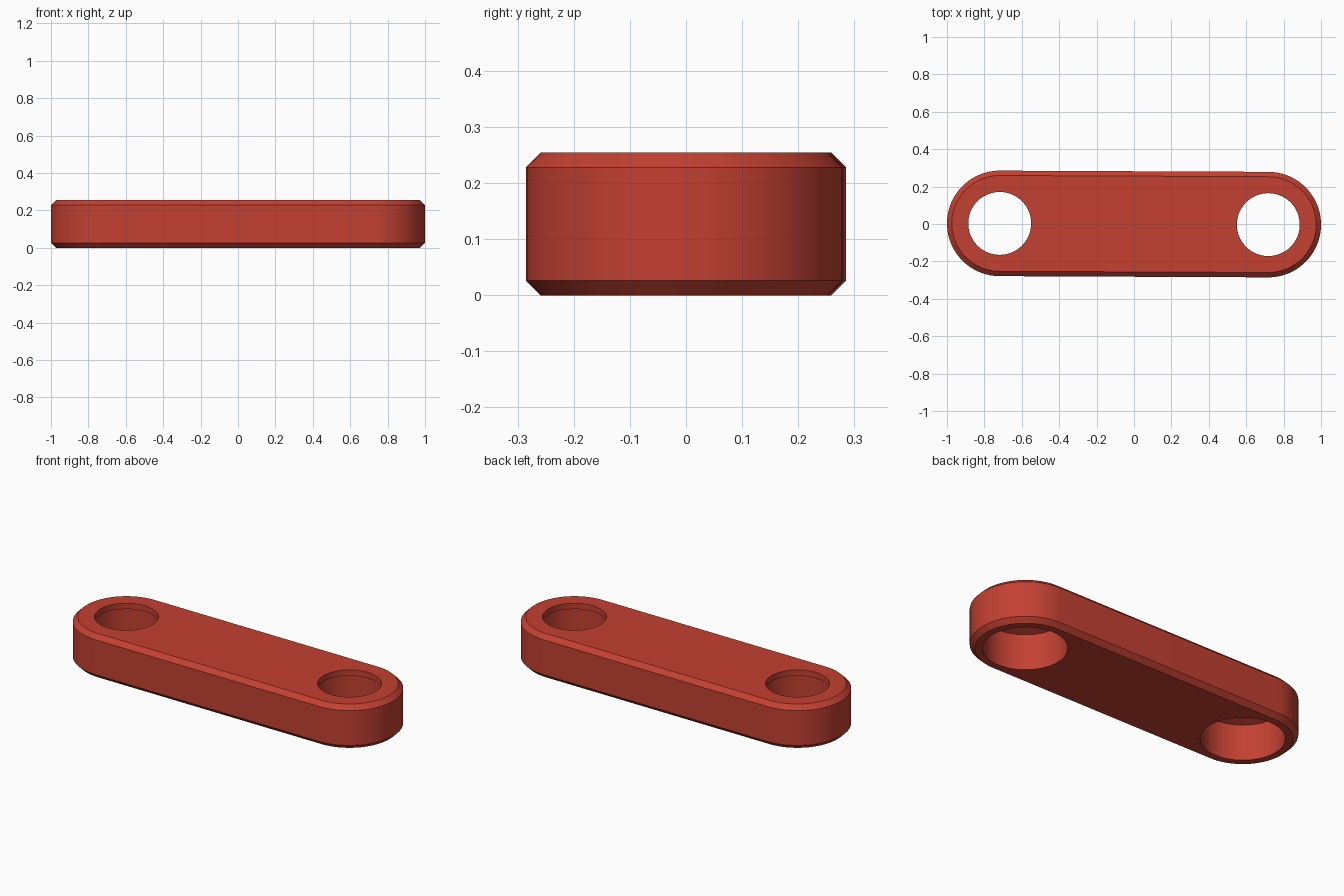
import bpy, bmesh, math

if "Cube" in bpy.data.objects:
    bpy.data.objects.remove(bpy.data.objects["Cube"])

R, C, H, CH = 0.282, 0.718, 0.254, 0.026   # end radius, hole spacing, height, chamfer
SEG = 48                                   # segments per rounded end
TILT = -0.0045                             # slight turn about z

red = bpy.data.materials.new("brick red")
red.diffuse_color = (0.55, 0.052, 0.032, 1)
red.use_nodes = True
red.node_tree.nodes["Principled BSDF"].inputs["Base Color"].default_value = red.diffuse_color


def loft(name, rings):
    """Closed solid from a stack of equal-length point rings."""
    bm = bmesh.new()
    loops = [[bm.verts.new(p) for p in ring] for ring in rings]
    n = len(loops[0])
    for a, b in zip(loops, loops[1:]):
        for i in range(n):
            j = (i + 1) % n
            bm.faces.new((a[i], a[j], b[j], b[i]))
    bm.faces.new(loops[0][::-1])
    bm.faces.new(loops[-1])
    bmesh.ops.recalc_face_normals(bm, faces=bm.faces)
    mesh = bpy.data.meshes.new(name)
    bm.to_mesh(mesh)
    bm.free()
    mesh.materials.append(red)
    obj = bpy.data.objects.new(name, mesh)
    bpy.context.collection.objects.link(obj)
    return obj


def capsule(r, z):
    pts = []
    for cx, start in ((C, -math.pi / 2), (-C, math.pi / 2)):
        for i in range(SEG + 1):
            a = start + math.pi * i / SEG
            pts.append((cx + r * math.cos(a), r * math.sin(a), z))
    return pts


def circle(cx, r, z, n=96):
    return [(cx + r * math.cos(2 * math.pi * i / n),
             r * math.sin(2 * math.pi * i / n), z) for i in range(n)]


# chamfered bar with rounded ends
bar = loft("link_bar", [capsule(R - CH, 0), capsule(R, CH),
                        capsule(R, H - CH), capsule(R - CH, H)])

# stepped holes: wide bore below, narrow lip at the top
bore = ((0.216, -0.1), (0.216, 0.205), (0.168, 0.22), (0.168, H + 0.1))
for side in (-1, 1):
    cutter = loft("hole_cutter", [circle(side * C, r, z) for r, z in bore])
    cutter.hide_render = True
    bpy.context.view_layer.objects.active = bar
    mod = bar.modifiers.new("hole", 'BOOLEAN')
    mod.operation = 'DIFFERENCE'
    mod.solver = 'EXACT'
    mod.object = cutter
    bpy.ops.object.modifier_apply(modifier=mod.name)
    bpy.data.objects.remove(cutter)

bar.rotation_euler.z = TILT
bpy.ops.object.select_all(action='DESELECT')
bar.select_set(True)
bpy.context.view_layer.objects.active = bar
bpy.ops.object.shade_smooth_by_angle(angle=math.radians(30))
